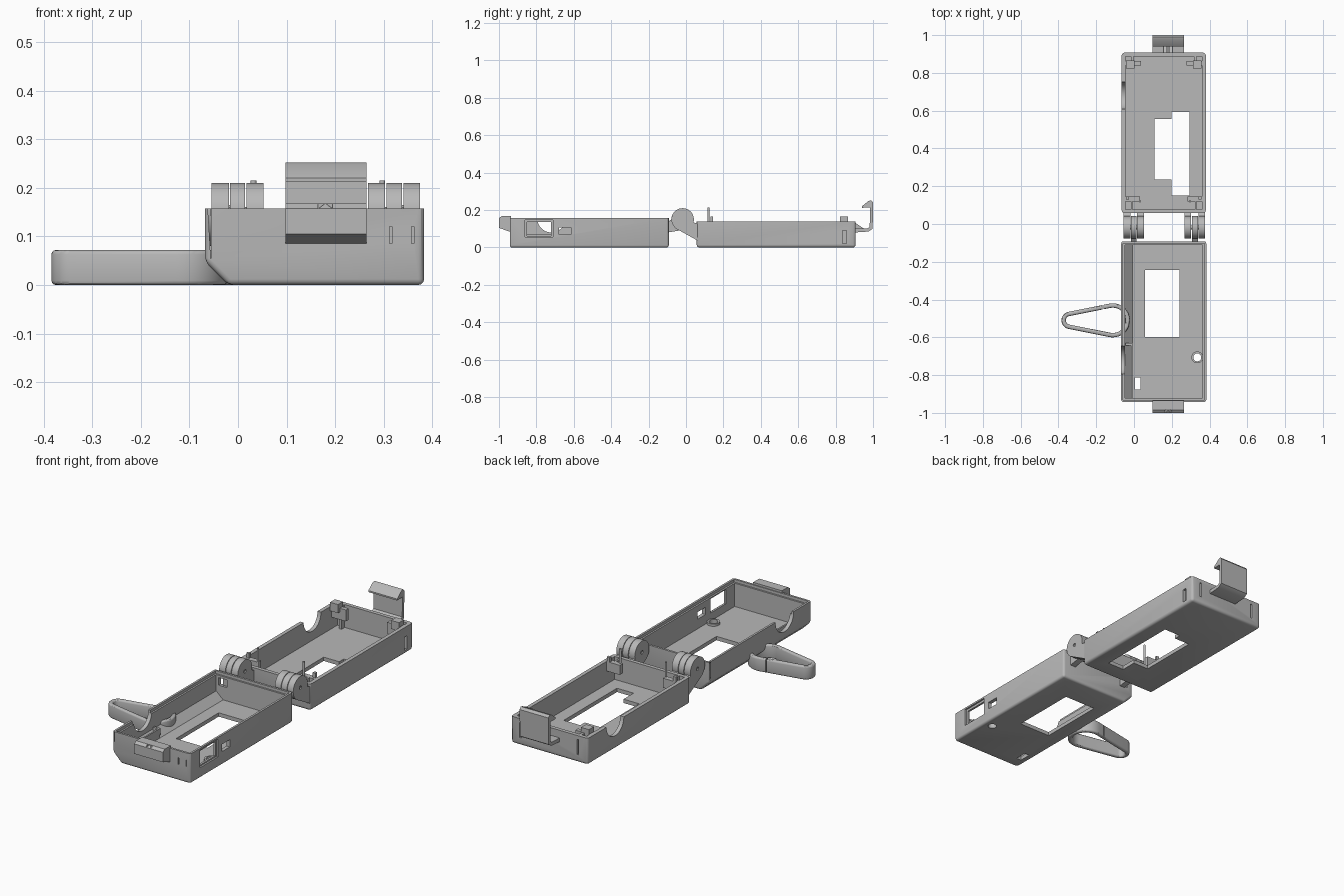
import bpy, bmesh, math
from mathutils import Vector

if "Cube" in bpy.data.objects:
    bpy.data.objects.remove(bpy.data.objects["Cube"])

grey = bpy.data.materials.new("plain_grey")
grey.use_nodes = True
GREY = (0.48, 0.48, 0.48, 1)
grey.diffuse_color = GREY
grey.node_tree.nodes["Principled BSDF"].inputs["Base Color"].default_value = GREY


def prism(name, pts, axis, a, b):
    """Extrude a 2D profile along an axis: x takes (y,z), y takes (x,z), z takes (x,y)."""
    place = {"x": lambda p, t: (t, p[0], p[1]),
             "y": lambda p, t: (p[0], t, p[1]),
             "z": lambda p, t: (p[0], p[1], t)}[axis]
    bm = bmesh.new()
    low = [bm.verts.new(place(p, a)) for p in pts]
    high = [bm.verts.new(place(p, b)) for p in pts]
    bm.faces.new(low)
    bm.faces.new(high)
    n = len(pts)
    for i in range(n):
        j = (i + 1) % n
        bm.faces.new((low[i], low[j], high[j], high[i]))
    bmesh.ops.recalc_face_normals(bm, faces=bm.faces)
    me = bpy.data.meshes.new(name)
    bm.to_mesh(me)
    bm.free()
    ob = bpy.data.objects.new(name, me)
    bpy.context.collection.objects.link(ob)
    me.materials.append(grey)
    return ob


def box(name, x0, x1, y0, y1, z0, z1):
    return prism(name, [(x0, y0), (x1, y0), (x1, y1), (x0, y1)], "z", z0, z1)


def arc(cx, cy, r, a0, a1, n=32):
    return [(cx + r * math.cos(math.radians(a0 + (a1 - a0) * i / n)),
             cy + r * math.sin(math.radians(a0 + (a1 - a0) * i / n))) for i in range(n + 1)]


def disc(name, cx, cy, r, axis, a, b, n=40):
    return prism(name, arc(cx, cy, r, 0, 360, n)[:-1], axis, a, b)


def apply(ob, mod):
    bpy.context.view_layer.objects.active = ob
    bpy.ops.object.modifier_apply(modifier=mod.name)


def bevel(ob, width, segments=3):
    m = ob.modifiers.new("bevel", "BEVEL")
    m.width, m.segments = width, segments
    m.limit_method, m.angle_limit = "ANGLE", math.radians(40)
    apply(ob, m)


def cut(ob, *cutters):
    for c in cutters:
        m = ob.modifiers.new("cut", "BOOLEAN")
        m.operation, m.solver, m.object = "DIFFERENCE", "EXACT", c
        apply(ob, m)
        bpy.data.objects.remove(c)


def smooth(ob):
    bpy.ops.object.select_all(action="DESELECT")
    ob.select_set(True)
    bpy.context.view_layer.objects.active = ob
    bpy.ops.object.shade_smooth_by_angle(angle=math.radians(30))


# Front tray: chamfered along its -x lower edge
front = prism("front_tray", [(-0.02, 0), (0.383, 0), (0.383, 0.18), (-0.068, 0.18), (-0.068, 0.048)],
              "y", -0.942, -0.092)
bevel(front, 0.012)
cut(front,
    box("c", -1, 1, -1, 0, 0.157, 0.3),
    prism("c", [(-0.008, 0.02), (0.363, 0.02), (0.363, 0.2), (-0.048, 0.2), (-0.048, 0.057)],
          "y", -0.922, -0.112),
    box("c", -0.057, 0.372, -0.931, -0.103, 0.142, 0.2),
    box("c", 0.058, 0.241, -0.597, -0.243, -0.1, 0.1),
    disc("c", 0.335, -0.706, 0.021, "z", -0.1, 0.1),
    box("c", 0.006, 0.034, -0.875, -0.812, -0.1, 0.1),
    disc("c", -0.72, 0.155, 0.075, "x", -0.1, -0.03),
    box("c", 0.374, 0.4, -0.862, -0.712, 0.055, 0.148),
    box("c", 0.35, 0.4, -0.85, -0.722, 0.062, 0.136),
    box("c", 0.35, 0.4, -0.68, -0.615, 0.07, 0.108),
    box("c", -0.035, 0.015, -0.13, -0.08, 0.09, 0.13),
    box("c", 0.357, 0.362, -0.95, -0.934, 0.085, 0.12),
    box("c", 0.312, 0.317, -0.95, -0.934, 0.085, 0.12))

# Front tray inner ribs and screw collar
box("inner_rib", -0.016, -0.008, -0.922, -0.64, 0.015, 0.07)
box("rib_end", -0.045, -0.008, -0.642, -0.63, 0.035, 0.07)
collar = disc("screw_collar", 0.335, -0.706, 0.031, "z", 0.015, 0.032)
cut(collar, disc("c", 0.335, -0.706, 0.021, "z", -0.1, 0.1))
smooth(collar)

# Latch catch on the front end
catch = prism("latch_catch", [(-0.935, 0.085), (-0.945, 0.085), (-1.0, 0.105), (-1.0, 0.157),
                              (-0.985, 0.168), (-0.935, 0.168)], "x", 0.098, 0.265)
cut(catch, prism("c", [(0.165, 0.2), (0.165, 0.157), (0.18, 0.168), (0.195, 0.157), (0.195, 0.2)],
                 "y", -1.1, -0.985))

# Back tray
back = box("back_tray", -0.065, 0.38, 0.057, 0.907, 0, 0.17)
bevel(back, 0.014)
cut(back,
    box("c", -1, 1, 0, 1, 0.14, 0.3),
    box("c", -0.045, 0.36, 0.077, 0.887, 0.02, 0.2),
    box("c", 0.108, 0.205, 0.235, 0.556, -0.1, 0.1),
    box("c", 0.198, 0.294, 0.152, 0.593, -0.1, 0.1),
    disc("c", 0.68, 0.14, 0.072, "x", -0.1, -0.03),
    box("c", 0.366, 0.4, 0.836, 0.858, 0.02, 0.09),
    box("c", -0.012, -0.002, 0.88, 0.92, 0.04, 0.12),
    box("c", 0.32, 0.33, 0.88, 0.92, 0.04, 0.12))

for side, wall, d in (("right", -0.047, 1), ("left", 0.362, -1)):
    def bracket(name, w0, w1, *yz):
        xs = sorted((wall + d * w0, wall + d * w1))
        return box(f"{side}_{name}", *xs, *yz)
    # Snap tabs and guide posts in the corners
    bracket("rear_tab", 0, 0.085, 0.84, 0.862, 0.08, 0.14)
    bracket("rear_tab_tip", 0.004, 0.05, 0.824, 0.865, 0.12, 0.165)
    bracket("rear_corner", 0.03, 0.045, 0.86, 0.89, 0.018, 0.14)
    bracket("front_tab", 0, 0.08, 0.118, 0.145, 0.09, 0.14)
    bracket("front_tab_tip", 0.004, 0.02, 0.13, 0.145, 0.13, 0.165)
    bracket("front_corner", 0.03, 0.04, 0.075, 0.12, 0.09, 0.14)
for side, x in (("right", 0.032), ("left", 0.297)):
    smooth(disc(f"{side}_guide_post", x, 0.12, 0.006, "z", 0.09, 0.215, 16))

# Latch hook on the back end
hook = prism("latch_hook", [(0.9, 0.08), (0.975, 0.085), (0.998, 0.1), (1.0, 0.24), (0.99, 0.252),
                            (0.975, 0.248), (0.94, 0.22), (0.94, 0.212), (0.984, 0.214),
                            (0.982, 0.11), (0.97, 0.102), (0.9, 0.1)], "x", 0.098, 0.265)
smooth(hook)
for x in (0.155, 0.185):
    prism("hook_gusset", [(0.9, 0.095), (0.96, 0.095), (0.9, 0.135)], "x", x, x + 0.02)

# Hinge knuckles: outer pairs join the back tray, middle ones the front tray
HY, HZ, HR = -0.018, 0.15, 0.06
outer = arc(HY, HZ, HR, -15, 240) + [(0.065, 0.035), (0.065, 0.125)]
middle = arc(HY, HZ, HR, -60, 180) + [(-0.1, 0.135), (-0.1, 0.08)]
for side, xs in (("right", ((-0.055, -0.019), (-0.016, 0.014), (0.017, 0.053))),
                 ("left", ((0.268, 0.303), (0.306, 0.338), (0.341, 0.375)))):
    for i, (x0, x1) in enumerate(xs):
        k = prism(f"{side}_hinge_knuckle", middle if i == 1 else outer, "x", x0, x1)
        cut(k, disc("c", HY, HZ, 0.009, "x", x0 - 0.01, x1 + 0.01, 16))
        smooth(k)
    smooth(disc(f"{side}_hinge_pin", HY, HZ, 0.01, "x", xs[0][0] + 0.006, xs[2][1] - 0.006, 16))


# Strap loop: teardrop ring beside the front tray
def teardrop(inset):
    c0, c1, y = -0.338, -0.112, -0.51
    r0, r1 = 0.046 - inset, 0.09 - inset
    t = math.degrees(math.acos((r0 - r1) / (c1 - c0))) - 0
    t = 180 - t
    return arc(c1, y, r1, -(180 - t), 180 - t) + arc(c0, y, r0, 180 - t, 180 + t)


loop = prism("strap_loop", teardrop(0), "z", 0, 0.072)
cut(loop, prism("c", teardrop(0.023), "z", -0.1, 0.2))
bevel(loop, 0.009)
cut(loop, box("c", -0.166, -0.161, -0.46, -0.3, -0.1, 0.2))

for ob in (front, back, loop):
    smooth(ob)
